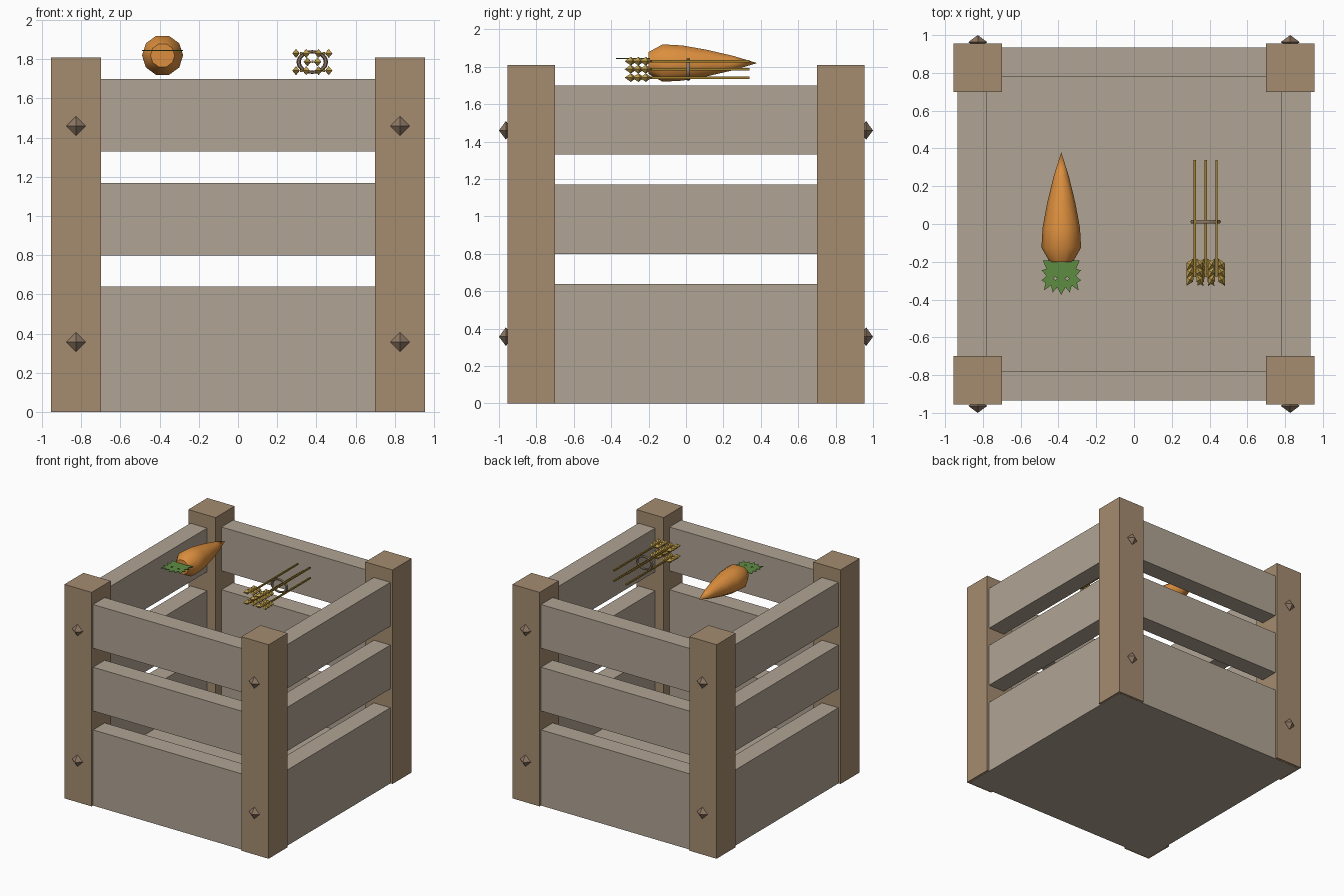
import bpy, bmesh, math
from mathutils import Matrix, Vector

if "Cube" in bpy.data.objects:
    bpy.data.objects.remove(bpy.data.objects["Cube"])


def material(name, rgb):
    m = bpy.data.materials.new(name)
    lin = [((c / 255 + 0.055) / 1.055) ** 2.4 for c in rgb]
    m.diffuse_color = (*lin, 1)
    m.use_nodes = True
    m.node_tree.nodes["Principled BSDF"].inputs["Base Color"].default_value = m.diffuse_color
    return m


PLANK = material("grey_wood", (176, 164, 148))
POST = material("brown_wood", (165, 140, 112))
STUD = material("stud_brown", (142, 120, 100))
ORANGE = material("carrot_orange", (220, 143, 62))
GREEN = material("leaf_green", (94, 140, 66))
STRAW = material("straw", (158, 126, 45))
GRAIN = material("grain_gold", (196, 162, 76))
CORD = material("cord", (142, 122, 100))


def finish(name, bm, mat):
    bmesh.ops.recalc_face_normals(bm, faces=bm.faces)
    me = bpy.data.meshes.new(name)
    bm.to_mesh(me)
    bm.free()
    me.materials.append(mat)
    ob = bpy.data.objects.new(name, me)
    bpy.context.collection.objects.link(ob)
    return ob


def box(name, lo, hi, mat):
    bm = bmesh.new()
    lo, hi = Vector(lo), Vector(hi)
    bmesh.ops.create_cube(bm, size=1, matrix=Matrix.Translation((lo + hi) / 2)
                          @ Matrix.Diagonal((*(hi - lo), 1)))
    return finish(name, bm, mat)


def add_octahedron(bm, centre, radii, turn=0):
    # diamond with its points on the local axes, turned about z
    rot = Matrix.Rotation(turn, 3, 'Z')
    centre = Vector(centre)
    pts = [bm.verts.new(centre + rot @ Vector(p)) for p in (
        (radii[0], 0, 0), (0, radii[1], 0), (-radii[0], 0, 0), (0, -radii[1], 0),
        (0, 0, radii[2]), (0, 0, -radii[2]))]
    for i in range(4):
        for pole in pts[4:]:
            bm.faces.new((pts[i], pts[(i + 1) % 4], pole))


def smooth(ob, angle):
    bpy.ops.object.select_all(action='DESELECT')
    ob.select_set(True)
    bpy.context.view_layer.objects.active = ob
    bpy.ops.object.shade_smooth_by_angle(angle=math.radians(angle))


# Crate floor
box("floor", (-0.935, -0.935, 0), (0.935, 0.935, 0.27), PLANK)

# Corner posts and their pointed studs
for sx in (-1, 1):
    for sy in (-1, 1):
        a, b = sorted((sx * 0.70, sx * 0.955)), sorted((sy * 0.70, sy * 0.955))
        box("corner_post", (a[0], b[0], 0.001), (a[1], b[1], 1.81), POST)
        for z in (0.357, 1.46):
            bm = bmesh.new()
            add_octahedron(bm, (sx * 0.827, sy * 0.963, z), (0.05, 0.037, 0.05))
            finish("stud", bm, STUD)

# Three rows of planks on all four sides
for z in (0.27, 0.80, 1.33):
    for s in (-1, 1):
        a, b = sorted((s * 0.78, s * 0.935))
        box("end_plank", (-0.705, a, z), (0.705, b, z + 0.37), PLANK)
        box("side_plank", (a, -0.705, z), (b, 0.705, z + 0.37), PLANK)

# Carrot root: ten-sided rings along y, closed by a cap and a tip
CX, CZ = -0.385, 1.82
bm = bmesh.new()
rings = []
for y, r in ((-0.2, 0.062), (-0.125, 0.105), (-0.02, 0.099), (0.11, 0.075), (0.25, 0.041)):
    rings.append([bm.verts.new((CX + r * math.cos(k * math.pi / 5), y,
                                CZ + r * math.sin(k * math.pi / 5))) for k in range(10)])
tip = bm.verts.new((CX, 0.38, CZ))
bm.faces.new(rings[0])
for k in range(10):
    n = (k + 1) % 10
    for p, q in zip(rings, rings[1:]):
        bm.faces.new((p[k], p[n], q[n], q[k]))
    bm.faces.new((rings[-1][k], rings[-1][n], tip))
smooth(finish("carrot_root", bm, ORANGE), 40)

# Carrot leaf: mirrored jagged outline with two small holes
half = [(0.022, -0.335), (0.045, -0.362), (0.055, -0.325), (0.092, -0.352),
        (0.083, -0.312), (0.104, -0.298), (0.078, -0.275), (0.104, -0.245),
        (0.078, -0.238), (0.098, -0.192)]
outline = [(0, -0.375)] + half + [(-x, y) for x, y in reversed(half)]
hole = [(0.02, -0.288), (0.032, -0.278), (0.042, -0.29), (0.03, -0.298)]
cu = bpy.data.curves.new("leaf_outline", 'CURVE')
cu.dimensions = '2D'
cu.fill_mode = 'BOTH'
cu.extrude = 0.002
for loop in (outline, hole, [(-x, y) for x, y in hole]):
    sp = cu.splines.new('POLY')
    sp.points.add(len(loop) - 1)
    for p, (x, y) in zip(sp.points, loop):
        p.co = (x, y, 0, 1)
    sp.use_cyclic_u = True
cu.materials.append(GREEN)
leaf = bpy.data.objects.new("carrot_leaf", cu)
leaf.location = (CX, 0, 1.845)
bpy.context.collection.objects.link(leaf)

# Wheat bundle: thin stalks, each with three pairs of grains and an end grain
for x, z in ((0.322, 1.83), (0.437, 1.83), (0.38, 1.787), (0.322, 1.742), (0.437, 1.742)):
    box("wheat_stalk", (x - 0.006, -0.28, z - 0.006), (x + 0.006, 0.34, z + 0.006), STRAW)
    bm = bmesh.new()
    for y in (-0.215, -0.255, -0.295):
        for s in (-1, 1):
            add_octahedron(bm, (x + s * 0.026, y, z), (0.02, 0.038, 0.023), s * math.radians(30))
    finish("wheat_ear", bm, GRAIN)

# Cord tied around the bundle
bpy.ops.mesh.primitive_torus_add(major_segments=16, minor_segments=6, major_radius=0.07,
                                 minor_radius=0.011, location=(0.379, 0.012, 1.786),
                                 rotation=(math.pi / 2, 0, 0))
cord = bpy.context.object
cord.name = "bundle_cord"
cord.scale = (1.0, 0.75, 1)
cord.data.materials.append(CORD)
smooth(cord, 60)
